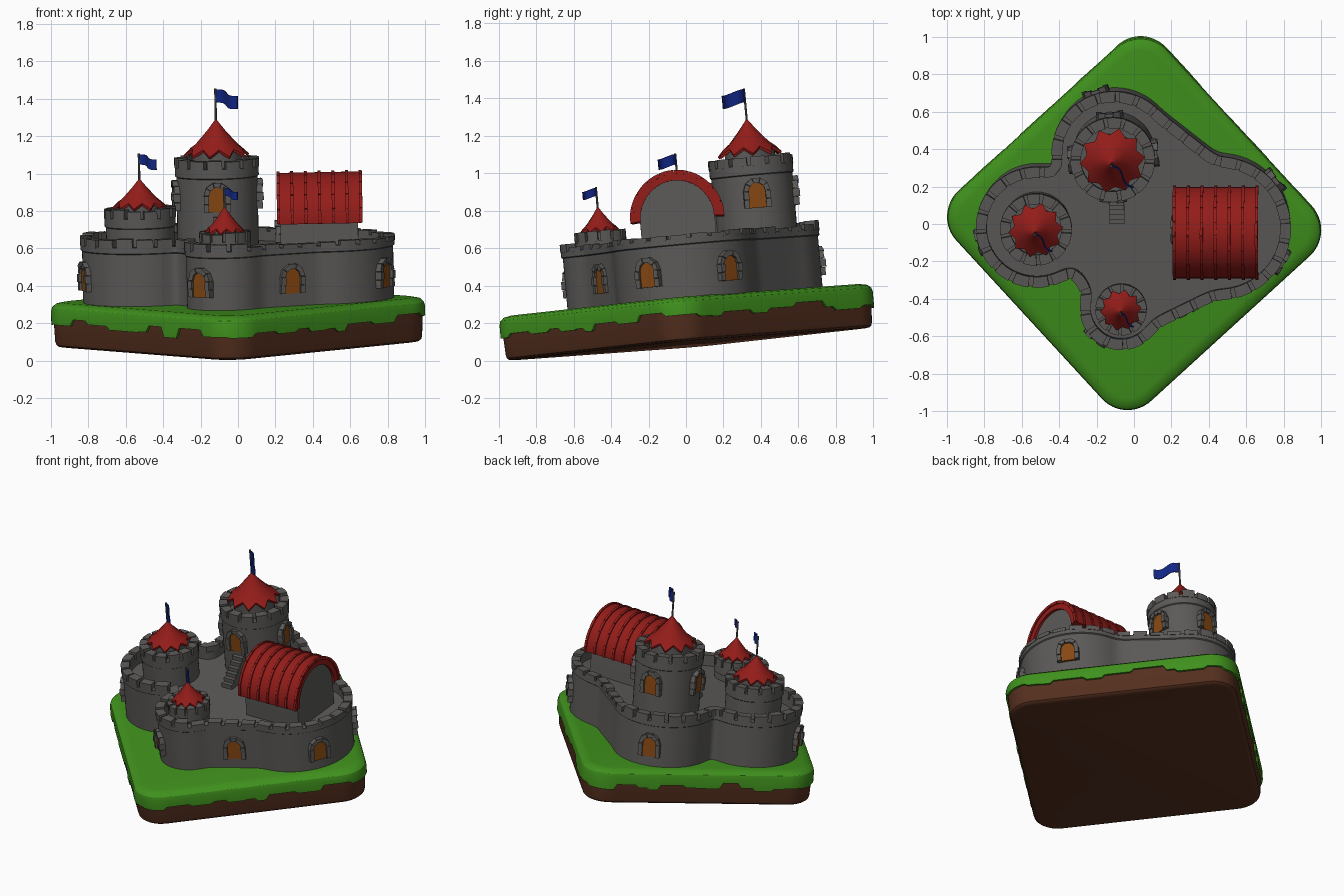
import bpy, bmesh, random
from math import sin, cos, pi, radians
from mathutils import Vector, Matrix

if "Cube" in bpy.data.objects:
    bpy.data.objects.remove(bpy.data.objects["Cube"])

random.seed(4)

def material(name, rgb):
    m = bpy.data.materials.new(name)
    m.diffuse_color = (*rgb, 1)
    m.use_nodes = True
    m.node_tree.nodes["Principled BSDF"].inputs["Base Color"].default_value = m.diffuse_color
    return m

STONE = material("dark_stone", (0.105, 0.102, 0.098))
RED = material("roof_red", (0.29, 0.012, 0.01))
GREEN = material("grass_green", (0.05, 0.28, 0.012))
BROWN = material("earth_brown", (0.09, 0.028, 0.013))
WOOD = material("wood_orange", (0.24, 0.065, 0.006))
BLUE = material("flag_blue", (0.006, 0.02, 0.24))

# The whole castle is built upright and tilted at the end
UP = Vector((-0.019, -0.09, 1)).normalized()
TILT = Matrix.Translation((0.004, 0.018, 0.089)) @ \
    Vector((0, 0, 1)).rotation_difference(UP).to_matrix().to_4x4()

def build(name, shells, mat=STONE):
    """Each shell is a list of equal rings, lofted and capped."""
    bm = bmesh.new()
    for rings in shells:
        vs = [[bm.verts.new(p) for p in r] for r in rings]
        n = len(vs[0])
        for a, b in zip(vs, vs[1:]):
            for i in range(n):
                j = (i + 1) % n
                bm.faces.new((a[i], a[j], b[j], b[i]))
        bm.faces.new(vs[0][::-1])
        bm.faces.new(vs[-1])
    bmesh.ops.recalc_face_normals(bm, faces=bm.faces)
    me = bpy.data.meshes.new(name)
    bm.to_mesh(me)
    bm.free()
    ob = bpy.data.objects.new(name, me)
    bpy.context.collection.objects.link(ob)
    me.materials.append(mat)
    ob.matrix_world = TILT
    return ob

def circle(c, r, n=48):
    return [Vector((c[0] + r * cos(2 * pi * i / n), c[1] + r * sin(2 * pi * i / n))) for i in range(n)]

def lathe(name, c, profile, n=48):
    return build(name, [[[(*p, z) for p in circle(c, r, n)] for r, z in profile]])

def box(x0, x1, y0, y1, z0, z1):
    return [[(x0, y0, z), (x1, y0, z), (x1, y1, z), (x0, y1, z)] for z in (z0, z1)]

def resample(path, n):
    pts = path + [path[0]]
    seg = [(b - a).length for a, b in zip(pts, pts[1:])]
    out, k, acc = [], 0, 0.0
    for i in range(n):
        s = sum(seg) * i / n
        while acc + seg[k] < s:
            acc += seg[k]
            k += 1
        out.append(pts[k].lerp(pts[k + 1], (s - acc) / max(seg[k], 1e-9)))
    return out

def offset(path, d):
    out = []
    for i, p in enumerate(path):
        t = (path[(i + 1) % len(path)] - path[i - 1]).normalized()
        out.append(p + Vector((t.y, -t.x)) * d)
    return out

def merlons(name, path, count, d0, d1, z0, z1, low_x=9, fill=0.78):
    """Row of curved stone blocks; those beyond low_x are lower."""
    per = 24
    pts = resample(path, count * per)
    inner, outer = offset(pts, d0), offset(pts, d1)
    shells = []
    for k in range(count):
        top = z1 + random.uniform(-0.006, 0.006) - (0.022 if pts[k * per].x > low_x else 0)
        shell = []
        for j in range(4):
            i = (k * per + round(j / 3 * fill * per)) % len(pts)
            shell.append([(*inner[i], z0), (*outer[i], z0), (*outer[i], top), (*inner[i], top)])
        shells.append(shell)
    return build(name, shells)

# Earth slab and grass with a blocky dripping edge
def rounded_square(h, r):
    pts = []
    for q in range(4):
        for k in range(13):
            a = radians(q * 90 + k * 7.5)
            sx, sy = [(1, 1), (-1, 1), (-1, -1), (1, -1)][q]
            pts.append(Vector((sx * (h - r) + r * cos(a), sy * (h - r) + r * sin(a))))
    rot = Matrix.Rotation(radians(42.5), 2)
    return [rot @ p for p in resample(pts, 240)]

square = rounded_square(0.757, 0.18)
build("earth_base", [[[(*p, z) for p in offset(square, d)] for d, z in
      ((-0.05, 0), (-0.03, 0.003), (-0.019, 0.012), (-0.014, 0.03), (-0.006, 0.18))]], BROWN)
drip, level, left = [], 0.14, 0
for i in range(len(square)):
    if left == 0:
        level, left = random.choice((0.105, 0.12, 0.125, 0.14, 0.16)), random.randint(3, 8)
    left -= 1
    drip.append(level)
skirt = [[(*p, z) for p, z in zip(offset(square, d), drip)] for d in (-0.012, 0.005)]
build("grass", [skirt + [[(*p, z) for p in offset(square, d)] for d, z in
      ((0.005, 0.19), (-0.001, 0.212), (-0.02, 0.229), (-0.06, 0.237))]], GREEN)

# Curtain wall: four round bastions joined by straight stretches, with sunken floor
RIGHT, BACK, LEFT, FRONT = (0.462, 0.01), (-0.10, 0.412), (-0.515, 0.016), (-0.062, -0.422)
outline = []
for c, r, a0, a1 in ((RIGHT, 0.375, -93, 92), (BACK, 0.325, 39, 192),
                     (LEFT, 0.315, 74, 307), (FRONT, 0.212, 157, 333)):
    for k in range(33):
        a = radians(a0 + (a1 - a0) * k / 32)
        outline.append(Vector((c[0] + r * cos(a), c[1] + r * sin(a))))
outline = resample(outline, 260)
for _ in range(6):
    outline = [(outline[i - 1] + p * 2 + outline[(i + 1) % 260]) / 4 for i, p in enumerate(outline)]
build("curtain_wall", [[[(*p, z) for p in offset(outline, d)] for d, z in
      ((0, 0.2), (0, 0.515), (0.008, 0.52), (0.008, 0.552), (-0.045, 0.552), (-0.045, 0.5))]])
merlons("wall_merlons", outline, 44, -0.047, 0.011, 0.545, 0.595, low_x=0.05)

# Towers: body, crown, merlons, zigzag roof, pole and waving flag
def tower(name, c, r, top, count, R, eave, apex, pole, flag):
    lathe(name + "_tower", c, [(r, 0.45), (r, top - 0.10), (r + 0.007, top - 0.095), (r + 0.007, top - 0.045),
                               (r - 0.045, top - 0.045), (r - 0.045, top - 0.08)])
    merlons(name + "_tower_merlons", circle(c, r), count, -0.047, 0.01, top - 0.05, top)
    lathe(name + "_roof_drum", c, [(R * 0.78, top - 0.1), (R * 0.78, eave + 0.02)], 32)
    n, h = 10, apex - eave
    def star(f, z, cut, lift):
        return [(c[0] + R * f * (1 - cut * (i % 2)) * cos(pi * i / n + 0.1),
                 c[1] + R * f * (1 - cut * (i % 2)) * sin(pi * i / n + 0.1), z + lift * (i % 2))
                for i in range(2 * n)]
    build(name + "_roof", [[star(0.03, apex, 0, 0), star(0.28, eave + h * 0.7, 0.04, 0),
          star(0.62, eave + h * 0.34, 0.06, 0), star(1.02, eave, 0.2, h * 0.19),
          star(0.98, eave - 0.014, 0.2, h * 0.19), star(0.5, eave + h * 0.3, 0.05, 0)]], RED)
    lathe(name + "_flag_pole", c, [(0.006, apex - 0.03), (0.006, pole)], 10)
    d, s = Vector((0.7, -0.714)), Vector((0.714, 0.7))
    rings = []
    for i in range(11):
        t = i / 10
        p = Vector(c) + d * flag * t + s * 0.09 * flag * sin(t * 2 * pi)
        z = pole - 0.004 - flag * 0.16 * t + flag * 0.03 * sin(t * 2 * pi)
        a, b, zb = p + s * 0.003, p - s * 0.003, z - flag * 0.42
        rings.append([(*a, z), (*b, z), (*b, zb), (*a, zb)])
    build(name + "_flag", [rings], BLUE)

tower("back", BACK, 0.217, 0.965, 14, 0.172, 0.983, 1.167, 1.335, 0.168)
tower("left", LEFT, 0.183, 0.738, 13, 0.144, 0.745, 0.892, 1.03, 0.132)
tower("front", FRONT, 0.128, 0.64, 12, 0.110, 0.64, 0.772, 0.88, 0.102)

# Arched windows framed with separate stones
def window(name, c, r, deg, z0):
    a = radians(deg)
    n, t = Vector((cos(a), sin(a))), Vector((-sin(a), cos(a)))
    o = Vector(c) + n * r
    def at(u, w, d):
        return (*(o + t * u + n * d), z0 + w)
    def arch(rad):
        return [(rad, 0), (rad, 0.045), (rad, 0.09)] + \
            [(rad * cos(pi * k / 5), 0.09 + rad * sin(pi * k / 5)) for k in range(1, 5)] + \
            [(-rad, 0.09), (-rad, 0.045), (-rad, 0)]
    build(name + "_shutter", [[[at(u, w, d) for u, w in arch(0.048)] for d in (-0.03, 0.008)]], WOOD)
    i, e = arch(0.044), arch(0.073)
    shells = []
    for k in range(len(i) - 1):
        quad = [Vector(p) for p in (i[k], e[k], e[k + 1], i[k + 1])]
        mid = sum(quad, Vector((0, 0))) / 4
        quad = [mid + (p - mid) * 0.95 for p in quad]
        depth = 0.02 + 0.006 * (k % 2)
        shells.append([[at(p.x, p.y, d) for p in quad] for d in (-0.03, depth)])
    build(name + "_frame", shells)

for k, deg in enumerate((5, 95, 185, 270)):
    window(f"back_tower_window_{k}", BACK, 0.217, deg, 0.69)
for name, c, r, deg in (("front_bastion", FRONT, 0.212, 231), ("front_wall", (0.29, -0.436), 0, -63),
                        ("right_bastion_fore", RIGHT, 0.378, -31), ("right_bastion_aft", RIGHT, 0.378, 39),
                        ("back_bastion", BACK, 0.322, 108), ("left_bastion", LEFT, 0.312, 198)):
    window(name + "_window", c, r, deg, 0.305)
window("hall_door", (0.23, 0), 0, 180, 0.50)

# Stair from the courtyard up to the back tower door
build("stair", [box(-0.125, -0.045, 0.03 + 0.027 * k, 0.22, 0.49, 0.53 + 0.027 * k) for k in range(7)])

# Hall with barrel roof and segmented tile ribs
ZC = 0.675
gable = [(-0.2, 0.48)] + [(-0.2 * cos(pi * k / 24), ZC + 0.2 * sin(pi * k / 24)) for k in range(25)] + [(0.2, 0.48)]
build("hall", [[[(u, v - 0.004, w) for v, w in gable] for u in (0.235, 0.65)]])

def vault(u0, u1, r0, r1, a0, a1, n):
    rings = []
    for k in range(n + 1):
        a = radians(a0 + (a1 - a0) * k / n)
        flare = 0.006 * abs(cos(a)) ** 8
        rings.append([(u, (r + flare) * cos(a) - 0.004, ZC + r * sin(a))
                      for u, r in ((u0, r0), (u1, r0), (u1, r1), (u0, r1))])
    return rings

build("hall_roof", [vault(0.222, 0.668, 0.19, 0.238, -4, 184, 28)], RED)
build("hall_roof_ribs", [vault(0.218 + 0.0735 * k, 0.234 + 0.0735 * k, 0.225, 0.246, -4 + 18.8 * j, 14 + 18.8 * j, 3)
                         for k in range(7) for j in range(10)], RED)

# Smooth the round parts, keep hard edges
bpy.ops.object.select_all(action='SELECT')
bpy.context.view_layer.objects.active = bpy.data.objects["grass"]
bpy.ops.object.shade_smooth_by_angle(angle=radians(32))
